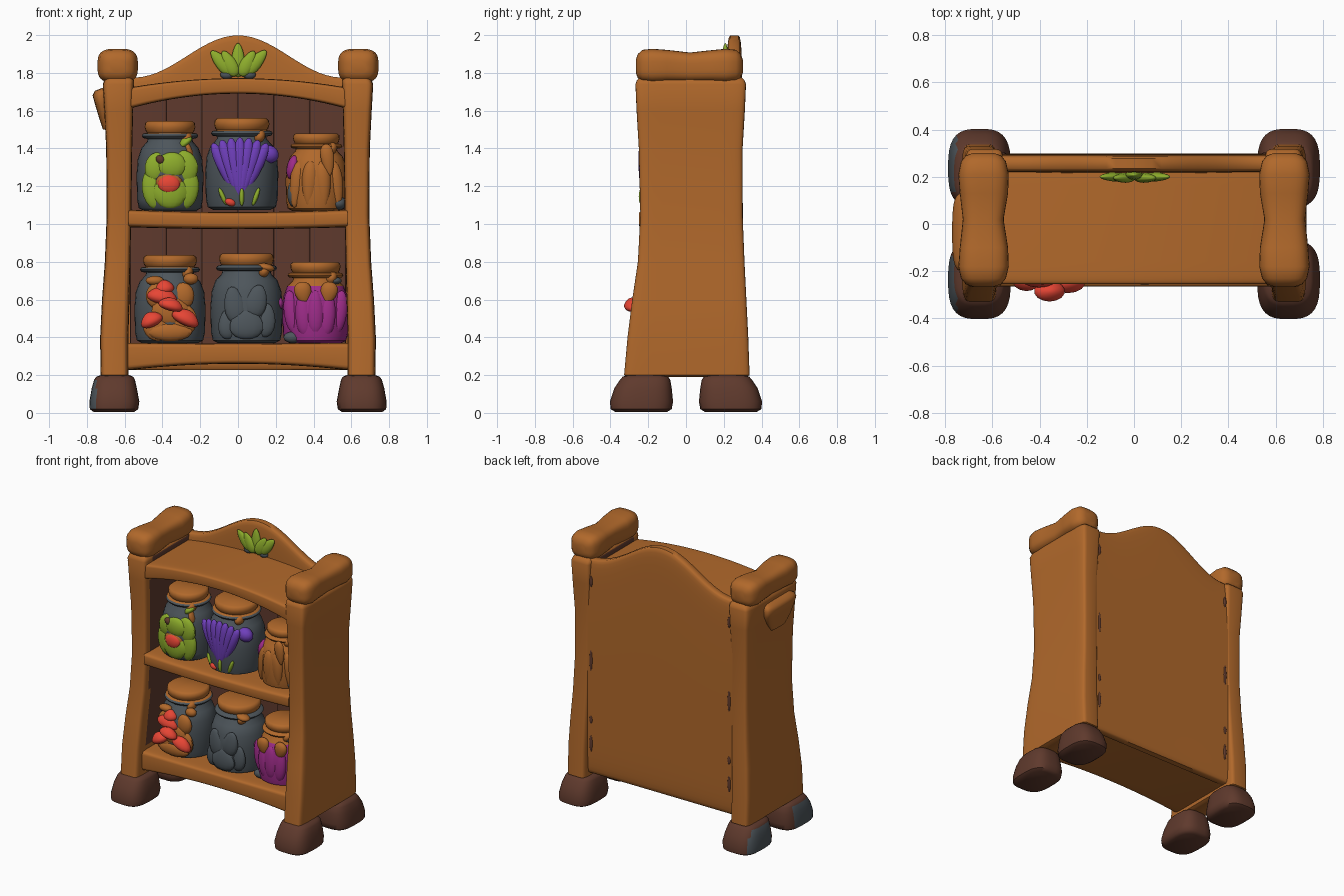
import bpy, bmesh
from math import sin, cos, pi, sqrt, radians
from mathutils import Matrix, Vector, Euler

cube = bpy.data.objects.get("Cube")
if cube:
    bpy.data.objects.remove(cube)

COLOURS = {
    "wood": (0.44, 0.14, 0.024), "dark_wood": (0.115, 0.042, 0.026),
    "glass": (0.075, 0.092, 0.105), "lime": (0.27, 0.42, 0.025),
    "red": (0.8, 0.06, 0.035), "purple": (0.16, 0.05, 0.5),
    "magenta": (0.34, 0.025, 0.25),
}
MATS = {}
for label, rgb in COLOURS.items():
    m = bpy.data.materials.new(label)
    m.use_nodes = True
    m.diffuse_color = (*rgb, 1)
    m.node_tree.nodes["Principled BSDF"].inputs["Base Color"].default_value = (*rgb, 1)
    MATS[label] = m


def finish(bm, name, mats, rule=None):
    """Turn a bmesh into a smooth object; rule picks the material of a face."""
    bmesh.ops.recalc_face_normals(bm, faces=bm.faces)
    bm.normal_update()
    if rule:
        for f in bm.faces:
            f.material_index = rule(f.calc_center_median(), f.normal)
    me = bpy.data.meshes.new(name)
    bm.to_mesh(me)
    bm.free()
    for label in mats:
        me.materials.append(MATS[label])
    ob = bpy.data.objects.new(name, me)
    bpy.context.collection.objects.link(ob)
    bpy.ops.object.select_all(action="DESELECT")
    ob.select_set(True)
    bpy.context.view_layer.objects.active = ob
    bpy.ops.object.shade_smooth_by_angle(angle=radians(50))


def skin(bm, rings):
    """Join rings of points with quads and close both ends."""
    rows = [[bm.verts.new(p) for p in ring] for ring in rings]
    n = len(rows[0])
    for a, b in zip(rows, rows[1:]):
        for i in range(n):
            bm.faces.new((a[i], a[(i + 1) % n], b[(i + 1) % n], b[i]))
    bm.faces.new(rows[0])
    bm.faces.new(rows[-1])


def loft(name, axis, sections, mats, e=0.25, rule=None, n=32):
    """Rounded-rectangle sections (t, u0, u1, v0, v1) along an axis."""
    bm = bmesh.new()
    rings = []
    for t, u0, u1, v0, v1 in sections:
        ring = []
        for i in range(n):
            c, s = cos(2 * pi * (i + .5) / n), sin(2 * pi * (i + .5) / n)
            u = (u0 + u1) / 2 + (u1 - u0) / 2 * abs(c) ** e * (1 if c > 0 else -1)
            v = (v0 + v1) / 2 + (v1 - v0) / 2 * abs(s) ** e * (1 if s > 0 else -1)
            ring.append({"x": (t, u, v), "y": (u, t, v), "z": (u, v, t)}[axis])
        rings.append(ring)
    skin(bm, rings)
    finish(bm, name, mats, rule)


def slab(name, half, y0, y1, low, high, e=0.2, mats=("wood",), rule=None, steps=30):
    """Board across the width whose lower and upper edges are functions of x."""
    xs = [half * (2 * i / steps - 1) for i in range(steps + 1)]
    loft(name, "x", [(x, y0, y1, low(x), high(x)) for x in xs], mats, e, rule)


def blob(name, loc, size, mat, tilt=0, taper=0):
    """Ellipsoid, optionally drawn to a point at its top and leaned sideways."""
    bm = bmesh.new()
    bmesh.ops.create_uvsphere(bm, u_segments=14, v_segments=10, radius=1)
    for v in bm.verts:
        k = 1 - taper * v.co.z
        v.co = Vector((v.co.x * k * size[0], v.co.y * k * size[1], v.co.z * size[2]))
    turn = Euler((0, radians(tilt), 0)).to_matrix().to_4x4()
    bmesh.ops.transform(bm, matrix=Matrix.Translation(loc) @ turn, verts=bm.verts)
    finish(bm, name, [mat])


# Side posts, capitals and feet, mirrored
for s, side in ((1, "left"), (-1, "right")):
    def span(a, b):
        return (a, b) if s > 0 else (-b, -a)

    posts = [(.19, .60, .70, -.305, .32), (.2, .58, .728, -.328, .337),
             (.4, .58, .73, -.31, .33), (.6, .575, .72, -.285, .32),
             (.8, .57, .705, -.255, .31), (1.05, .565, .695, -.242, .3),
             (1.4, .56, .698, -.25, .3), (1.6, .555, .708, -.262, .312),
             (1.74, .55, .716, -.268, .318), (1.762, .55, .708, -.26, .31),
             (1.78, .57, .68, -.24, .29)]
    loft(side + "_post", "z", [(z, *span(a, b), c, d) for z, a, b, c, d in posts],
         ["wood", "dark_wood"], .24,
         lambda c, n: int(n.x * s < -.7 and -.2 < c.y < .25 and c.z > .36))
    caps = [(-.266, .595, .68, 1.8, 1.87), (-.255, .562, .712, 1.772, 1.9),
            (-.23, .542, .733, 1.755, 1.922), (-.18, .53, .744, 1.748, 1.928),
            (-.1, .533, .738, 1.752, 1.922), (.02, .552, .725, 1.752, 1.908),
            (.13, .533, .738, 1.752, 1.92), (.21, .53, .744, 1.748, 1.928),
            (.265, .542, .733, 1.755, 1.922), (.29, .562, .712, 1.772, 1.9),
            (.301, .595, .68, 1.8, 1.87)]
    loft(side + "_capital", "y", [(y, *span(a, b), c, d) for y, a, b, c, d in caps],
         ["wood"], .62)
    feet = [(.005, .55, .765, .1, .375), (.02, .528, .785, .075, .4),
            (.06, .522, .787, .068, .403), (.13, .535, .775, .075, .38),
            (.175, .545, .762, .083, .35), (.192, .555, .75, .095, .335),
            (.205, .59, .71, .13, .3)]
    for f, end in ((-1, "front"), (1, "back")):
        loft(f"{side}_{end}_foot", "z",
             [(z, *span(a, b), *sorted((f * c, f * d))) for z, a, b, c, d in feet],
             ["dark_wood", "glass"], .66,
             lambda c, n: int(s < 0 and n.x < -.75 and .03 < c.z < .17 and abs(c.y) > .13))
    # Dark gaps along the rear seam
    for z, h in ((.45, .06), (.62, .03), (1.05, .08), (1.62, .04)):
        blob("seam_gap", (s * .553, .296, z), (.012, .007, h), "dark_wood")


# Back panel with a swelling crest
def crest(x):
    return 1.776 + .224 * (.5 + .5 * cos(pi * min(1, abs(x) / .56))) ** 1.05


slab("back_panel", .58, .214, .298, lambda x: .225, crest, .3)

# Dark planks lining the inside
for i in range(6):
    x = -.475 + i * .19
    y = .175 + .012 * (i % 2)
    loft("inner_plank", "z", [(z, x - .096, x + .096, y, .23) for z in (.36, 1.0, 1.69)],
         ["dark_wood"], .2)


# Arched top, sagging shelf and base
def dark_below(c, n):
    return int(n.z < -.8 and c.y > -.19)


two_tone = ("wood", "dark_wood")
slab("top_board", .58, -.255, .26, lambda x: 1.69 - .24 * x * x,
     lambda x: 1.772 - .15 * x * x, .2, two_tone, dark_below)
slab("middle_shelf", .58, -.25, .22, lambda x: .973 + .03 * x * x,
     lambda x: 1.063 + .04 * x * x, .3, two_tone, dark_below)
slab("base_board", .59, -.265, .285, lambda x: .26 - .1 * x * x,
     lambda x: .368 + .01 * x * x, .2)

# Lump high on the right post
loft("side_knob", "z", [(1.5, -.715, -.68, -.13, .03), (1.56, -.735, -.68, -.17, .08),
                        (1.63, -.756, -.68, -.19, .12), (1.68, -.77, -.68, -.2, .13),
                        (1.705, -.758, -.68, -.19, .12), (1.72, -.72, -.68, -.16, .09)],
     ["wood"], .65)

# Leaf emblem on the crest
for dx, y, z, tilt, size in ((0, .208, 1.868, 0, .09), (-.045, .195, 1.85, -28, .075),
                             (.05, .195, 1.85, 28, .075), (-.085, .2, 1.853, -42, .085),
                             (.092, .2, 1.855, 42, .085)):
    blob("crest_leaf", (dx, y, z), (.037, .02, size), "lime", tilt, .25)
for dx in (-.06, .06):
    blob("crest_leaf_base", (dx, .205, 1.79), (.035, .02, .022), "glass")

# Jars: glass body, neck ring and lid
PROFILE = [(.8, 0), (.95, .03), (1, .12), (1.02, .4), (.98, .58), (.87, .7), (.7, .77),
           (.68, .8), (.82, .81), (.86, .835), (.82, .86), (.7, .87), (.74, .89),
           (.77, .93), (.76, .975), (.68, 1)]


def jar(name, x, z, r, h, body="glass", ring="glass", cy=-.05):
    bm = bmesh.new()
    skin(bm, [[(x + r * k * cos(2 * pi * i / 28), cy + r * k * sin(2 * pi * i / 28),
                z + h * t) for i in range(28)] for k, t in PROFILE])
    finish(bm, name, [body, ring, "wood"],
           lambda c, n: 2 if c.z > z + .865 * h else int(c.z > z + .7 * h))

    def put(part, dx, dz, size, mat, tilt=0, taper=0, out=0):
        y = cy - sqrt(max(0, r * r - dx * dx)) + size[1] * .6 - out
        blob(part, (x + dx, y, z + dz), size, mat, tilt, taper)
    # Cloth tie hanging from the neck
    put("neck_tie", r * .5, h * .8, (.028, .04, .035), "wood", 30, out=-.04)
    return put


put = jar("leaf_jar", -.36, 1.07, .174, .475)
for dx, dz, w, h, t in ((-.085, .12, .065, .11, -6), (.085, .12, .07, .11, 6),
                        (0, .1, .09, .09, 0), (-.07, .23, .065, .08, 10),
                        (.075, .23, .075, .09, -8), (.01, .24, .08, .07, 0)):
    put("lime_leaf", dx, dz, (w, .03, h), "lime", t)
put("dark_gap", -.05, .27, (.028, .02, .022), "dark_wood", 40, out=.008)
put("flower_ring", -.005, .15, (.072, .03, .055), "wood", out=.002)
put("red_flower", -.005, .14, (.06, .025, .05), "red", out=.012)
put("lime_tip", .08, .365, (.04, .03, .022), "lime", -40, .3, -.03)
put("tie_tail", .1, .32, (.018, .03, .045), "wood", -20, out=-.02)

put = jar("lavender_jar", .02, 1.075, .19, .485, cy=-.045)
for i in range(-3, 4):
    lean = i * 8.5
    put("purple_petal", .17 * sin(radians(lean)) - .01, .06 + .16 * cos(radians(lean)),
        (.034, .026, .165), "purple", lean, -.3, .006)
for dx, t in ((-.1, -25), (.075, 20), (.0, 0)):
    put("green_stem", dx, .07, (.013, .018, .05), "lime", t, 0, .008)
put("purple_bloom", .14, .295, (.058, .045, .048), "purple", 15)
put("red_petal", -.06, .04, (.03, .02, .02), "red", 20, out=.004)

put = jar("root_jar", .415, 1.07, .16, .41, "wood", "wood")
for dx, t in ((-.1, 8), (-.035, 3), (.035, -3), (.1, -8)):
    put("root", dx, .14, (.042, .028, .125), "wood", t, -.3)
put("hanging_leaf", .06, .27, (.035, .02, .085), "wood", -8, -.35, .015)
put("magenta_petal", -.125, .23, (.032, .05, .065), "magenta", 12)
put("glass_patch", .12, .04, (.04, .05, .035), "glass")
put("glass_patch", -.12, .09, (.035, .05, .07), "glass")

put = jar("mushroom_jar", -.36, .37, .185, .465)
for dx, dz, w, h in ((-.06, .25, .07, .07), (.06, .12, .085, .09), (-.06, .09, .085, .08),
                     (.07, .25, .06, .07), (0, .06, .12, .05), (0, .17, .1, .08),
                     (-.08, .33, .05, .025), (.11, .34, .04, .03)):
    put("mushroom_stem", dx, dz, (w, .03, h), "wood")
for dx, dz, w, h, t, out in ((-.04, .25, .08, .045, 12, .02), (.005, .205, .065, .035, 15, .075),
                             (-.1, .125, .06, .04, -25, .06), (.085, .135, .075, .042, 25, .06),
                             (-.03, .295, .05, .04, -10, .005)):
    put("mushroom_cap", dx, dz, (w, .042, h), "red", t, .3, out)

put = jar("stone_jar", .045, .37, .188, .475)
for dx, dz, w, h, t in ((-.06, .2, .06, .1, -12), (.05, .22, .06, .09, 15),
                        (0, .1, .09, .08, 0), (.1, .12, .055, .09, 8), (-.1, .1, .05, .08, 0)):
    put("stone", dx, dz, (w, .025, h), "glass", t, .2, .008)
put("magenta_petal", .176, .21, (.02, .035, .03), "magenta")
put("tie_knot", .1, .4, (.05, .04, .022), "wood", 10, out=-.035)

put = jar("petal_jar", .41, .37, .172, .43, "magenta", "wood")
for i in range(-2, 3):
    put("magenta_lobe", i * .06, .16 - .01 * (i % 2), (.048, .03, .12), "magenta", i * 5, .1)
for dx, t in ((-.065, -10), (.07, 12)):
    put("wood_leaf", dx, .265, (.045, .025, .06), "wood", t, -.3, .008)
put("glass_patch", -.12, .03, (.05, .03, .03), "glass")
put("glass_patch", .1, .33, (.04, .04, .02), "glass", out=-.04)
